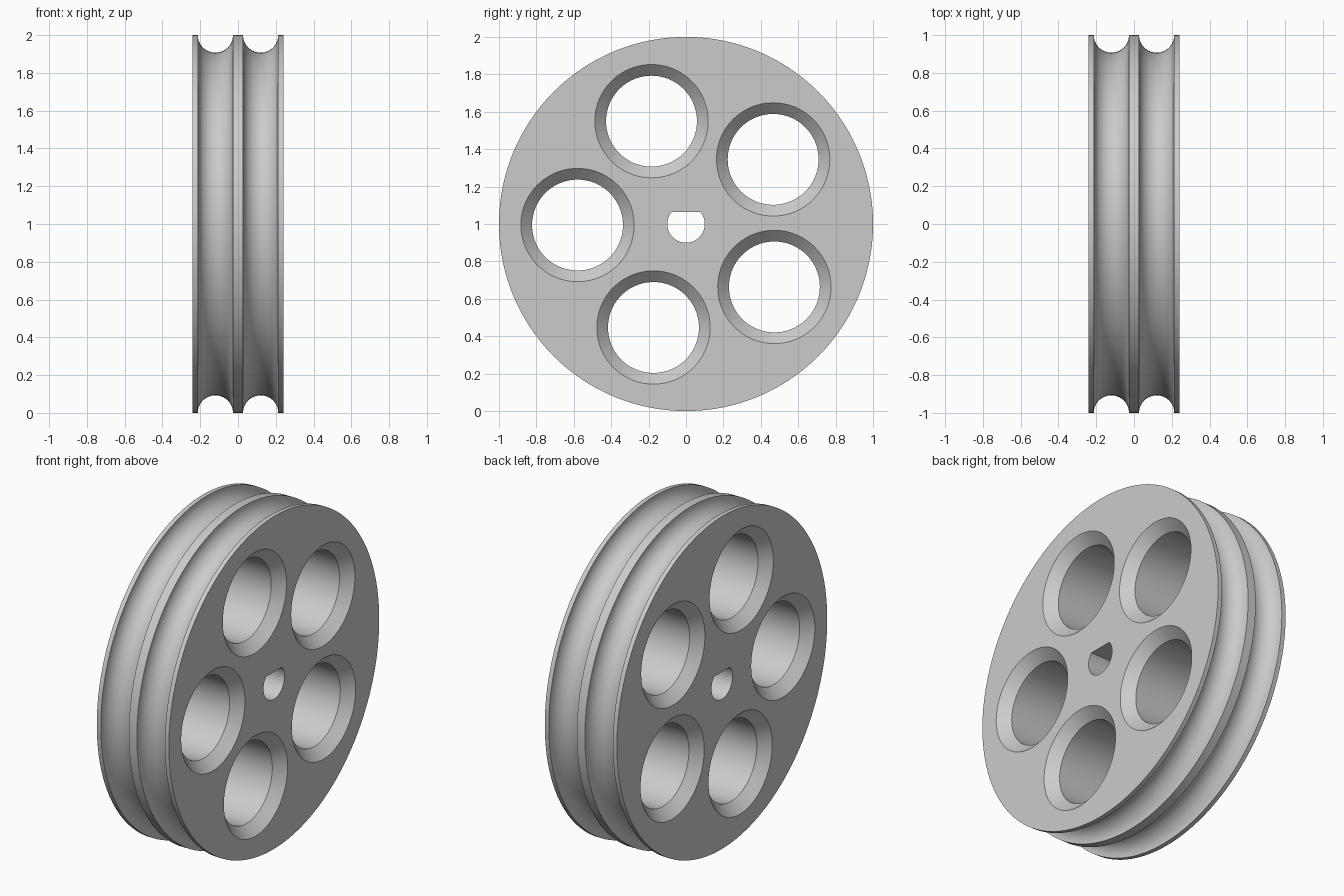
import bpy, bmesh
from math import sin, cos, pi, asin, radians

if "Cube" in bpy.data.objects:
    bpy.data.objects.remove(bpy.data.objects["Cube"], do_unlink=True)

HALF_WIDTH = 0.24
GROOVE_X, GROOVE_R = 0.12, 0.093
HOLE_R, HOLE_RING = 0.243, 0.58
BORE_R, BORE_FLAT = 0.1, 0.065

grey = bpy.data.materials.new("light grey")
grey.use_nodes = True
grey.diffuse_color = (0.6, 0.6, 0.6, 1)
grey.node_tree.nodes["Principled BSDF"].inputs["Base Color"].default_value = (0.6, 0.6, 0.6, 1)


def lathe(name, profile, angles, y=0.0, z=1.0):
    """Solid swept about an axis along x; profile holds (x, radius) pairs."""
    bm = bmesh.new()
    rings = [[bm.verts.new((x, y + r * cos(a), z + r * sin(a))) for a in angles]
             for x, r in profile]
    n = len(angles)
    for low, high in zip(rings, rings[1:]):
        for i in range(n):
            j = (i + 1) % n
            bm.faces.new((low[i], low[j], high[j], high[i]))
    bm.faces.new(rings[0])
    bm.faces.new(rings[-1])
    bmesh.ops.recalc_face_normals(bm, faces=bm.faces)
    mesh = bpy.data.meshes.new(name)
    bm.to_mesh(mesh)
    bm.free()
    mesh.materials.append(grey)
    obj = bpy.data.objects.new(name, mesh)
    bpy.context.collection.objects.link(obj)
    return obj


def circle(count):
    return [2 * pi * i / count for i in range(count)]


# Wheel body with two half-round rope grooves
profile = [(-HALF_WIDTH, 1.0)]
for centre in (-GROOVE_X, GROOVE_X):
    for i in range(25):
        a = pi * i / 24
        profile.append((centre - GROOVE_R * cos(a), 1 - GROOVE_R * sin(a)))
profile.append((HALF_WIDTH, 1.0))
wheel = lathe("pulley_wheel", profile, circle(160))

# Five lightening holes, chamfered on both faces
cutters = []
flare = [(-0.3, HOLE_R + 0.12), (-0.18, HOLE_R), (0.18, HOLE_R), (0.3, HOLE_R + 0.12)]
for k in range(5):
    a = radians(36.55 + 72 * k)
    cutters.append(lathe("hole_cutter", flare, circle(80),
                         HOLE_RING * cos(a), 1 + HOLE_RING * sin(a)))

# D-shaped shaft bore, flat at the top
edge = asin(BORE_FLAT / BORE_R)
arc = [pi - edge + (pi + 2 * edge) * i / 40 for i in range(41)]
cutters.append(lathe("bore_cutter", [(-0.3, BORE_R), (0.3, BORE_R)], arc))

# Cut the openings and remove the cutters
bpy.ops.object.select_all(action='DESELECT')
wheel.select_set(True)
bpy.context.view_layer.objects.active = wheel
for cutter in cutters:
    cutter.hide_render = True
    mod = wheel.modifiers.new("cut", 'BOOLEAN')
    mod.operation = 'DIFFERENCE'
    mod.solver = 'EXACT'
    mod.object = cutter
    bpy.ops.object.modifier_apply(modifier=mod.name)
    bpy.data.objects.remove(cutter, do_unlink=True)

bpy.ops.object.shade_smooth_by_angle(angle=radians(30))
